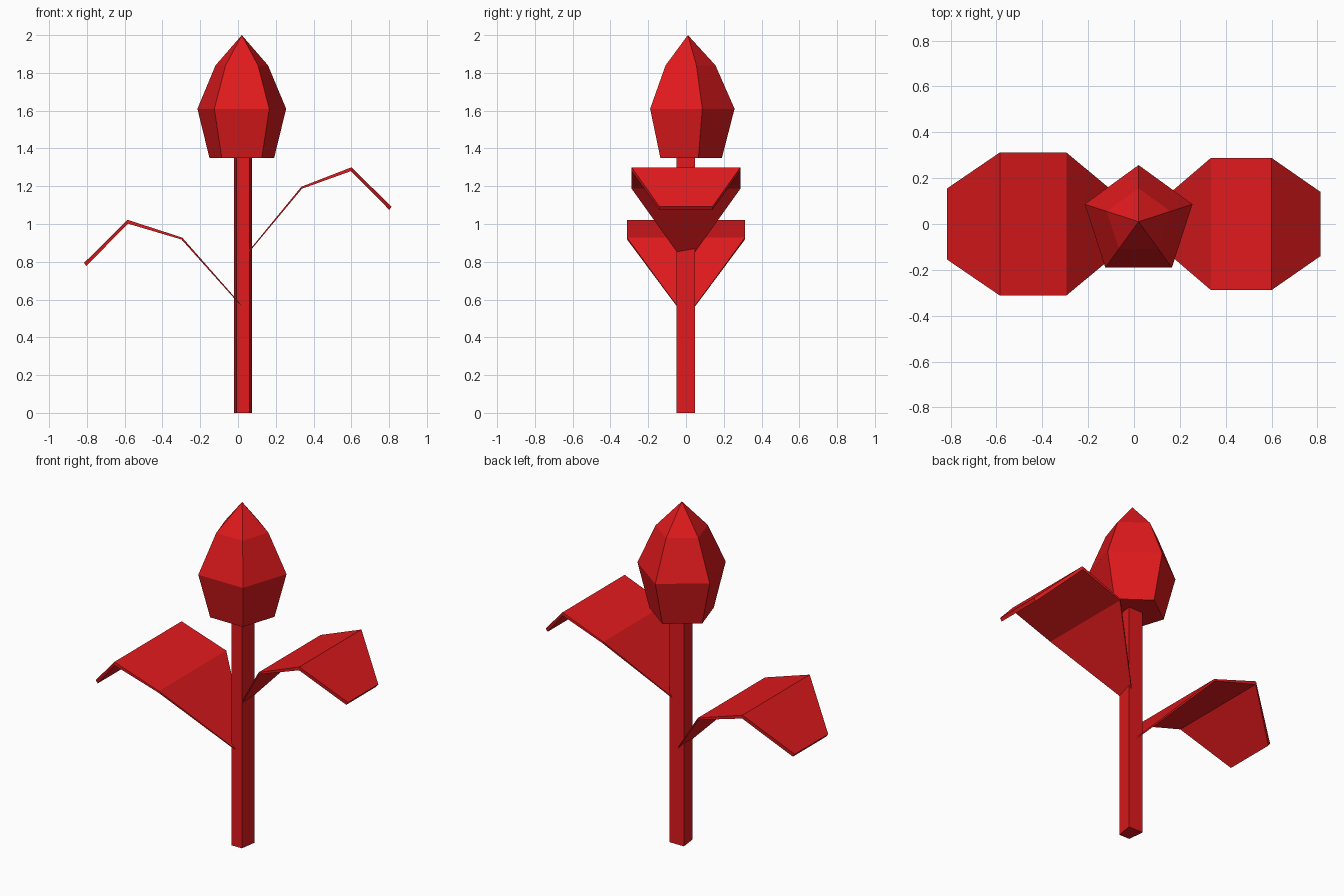
import bpy, bmesh
from math import sin, cos, pi

if "Cube" in bpy.data.objects:
    bpy.data.objects.remove(bpy.data.objects["Cube"])

red = bpy.data.materials.new("red")
red.diffuse_color = (0.75, 0.01, 0.012, 1)
red.use_nodes = True
red.node_tree.nodes["Principled BSDF"].inputs["Base Color"].default_value = red.diffuse_color


def loft(name, rings, tip=None):
    """Skin equal-sized rings of points; close the end with a cap or a tip."""
    bm = bmesh.new()
    loops = [[bm.verts.new(p) for p in ring] for ring in rings]
    n = len(loops[0])
    for a, b in zip(loops, loops[1:]):
        for i in range(n):
            j = (i + 1) % n
            bm.faces.new((a[i], a[j], b[j], b[i]))
    bm.faces.new(loops[0][::-1])
    last = loops[-1]
    if tip:
        t = bm.verts.new(tip)
        for i in range(n):
            bm.faces.new((last[i], last[(i + 1) % n], t))
    else:
        bm.faces.new(last)
    bmesh.ops.recalc_face_normals(bm, faces=bm.faces)
    me = bpy.data.meshes.new(name)
    bm.to_mesh(me)
    bm.free()
    me.materials.append(red)
    ob = bpy.data.objects.new(name, me)
    bpy.context.collection.objects.link(ob)
    return ob


# five-sided flower bud with a point
def pentagon(r, z):
    return [(0.02 + r * cos(pi / 2 + i * 2 * pi / 5),
             0.01 + r * sin(pi / 2 + i * 2 * pi / 5), z) for i in range(5)]


loft("flower_bud", [pentagon(0.18, 1.35), pentagon(0.247, 1.61), pentagon(0.146, 1.84)],
     tip=(0.02, 0.01, 2.0))

# four-sided stem, slightly narrower at the front
section = [(-0.008, -0.05), (0.06, -0.05), (0.075, 0.048), (-0.02, 0.048)]
loft("stem", [[(x, y, z) for x, y in section] for z in (0, 1.36)])


# bent leaves: stations of x, z, half width, and the underside offset
def leaf(name, stations):
    rings = []
    for x, z, w, dx, dz in stations:
        rings.append([(x, -w, z), (x, w, z), (x + dx, w, z - dz), (x + dx, -w, z - dz)])
    return loft(name, rings)


leaf("right_leaf", [(0.055, 0.855, 0.048, 0.004, 0.004), (0.335, 1.197, 0.288, 0.004, 0.01),
                    (0.60, 1.30, 0.288, -0.002, 0.02), (0.813, 1.092, 0.14, -0.012, 0.017)])
leaf("left_leaf", [(0.02, 0.57, 0.05, -0.004, 0.004), (-0.295, 0.928, 0.312, -0.004, 0.01),
                   (-0.585, 1.022, 0.312, 0.002, 0.02), (-0.815, 0.794, 0.155, 0.012, 0.017)])
